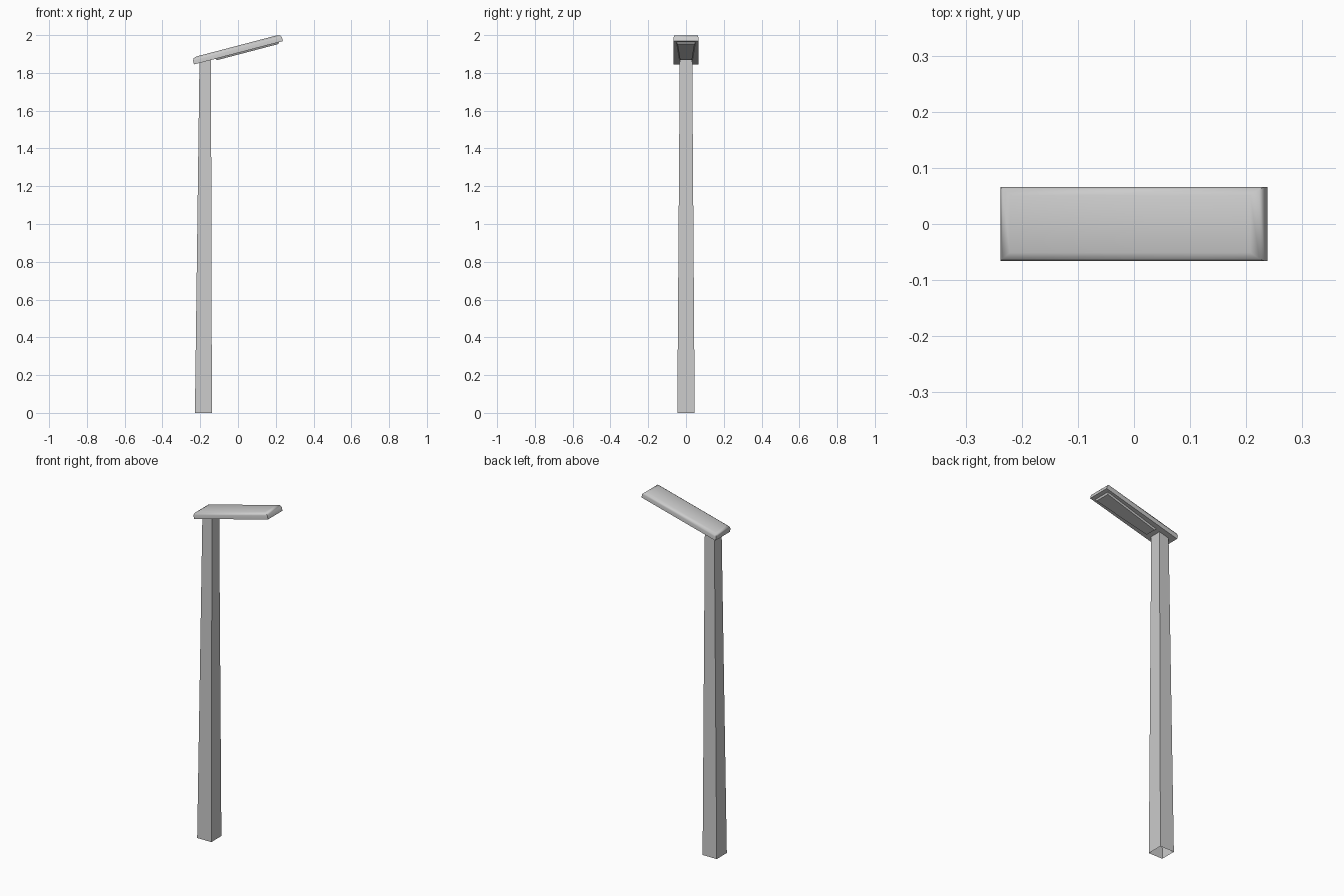
import bpy, bmesh, math
from mathutils import Matrix, Vector

if "Cube" in bpy.data.objects:
    bpy.data.objects.remove(bpy.data.objects["Cube"])

TILT = Matrix.Translation((0.0025, 0, 1.9065)) @ Matrix.Rotation(-math.radians(14.7), 4, 'Y')


def ring(x0, x1, y0, y1, z):
    # four-cornered loop, half width y0 at x0 and y1 at x1
    return [(x0, -y0, z), (x1, -y1, z), (x1, y1, z), (x0, y0, z)]


def loft(name, rings, matrix=None, bottom=True, top=True):
    bm = bmesh.new()
    loops = [[bm.verts.new(matrix @ Vector(p) if matrix else p) for p in r] for r in rings]
    for a, b in zip(loops, loops[1:]):
        for i in range(4):
            j = (i + 1) % 4
            bm.faces.new((a[i], a[j], b[j], b[i]))
    if bottom:
        bm.faces.new(loops[0][::-1])
    if top:
        bm.faces.new(loops[-1])
    me = bpy.data.meshes.new(name)
    bm.to_mesh(me)
    bm.free()
    ob = bpy.data.objects.new(name, me)
    bpy.context.collection.objects.link(ob)
    return ob


# tapered square pole, hollow at the foot, its slanted top meeting the lamp head
top = [(x, y, 1.909 + x * math.tan(math.radians(14.7)))
       for x, y, _ in ring(-0.204, -0.143, 0.033, 0.033, 0)]
loft("pole", [ring(-0.228, -0.138, 0.046, 0.046, 0), top], bottom=False, top=False)

# tilted lamp head: straight rim and a softly chamfered lid
L = 0.2435
head = loft("lamp_head", [ring(-L, L, 0.066, 0.066, 0),
                          ring(-L, L, 0.066, 0.066, 0.021),
                          ring(-L + 0.007, L - 0.007, 0.062, 0.062, 0.032),
                          ring(-L + 0.022, L - 0.022, 0.051, 0.051, 0.0375)], TILT)
bpy.context.view_layer.objects.active = head
head.select_set(True)
bpy.ops.object.shade_smooth_by_angle(angle=math.radians(50))
head.select_set(False)

# raised light panel under the head, narrowing toward the pole
loft("light_panel", [ring(-0.120, 0.215, 0.031, 0.045, -0.009),
                     ring(-0.126, 0.222, 0.036, 0.051, 0.001)], TILT, top=False)
